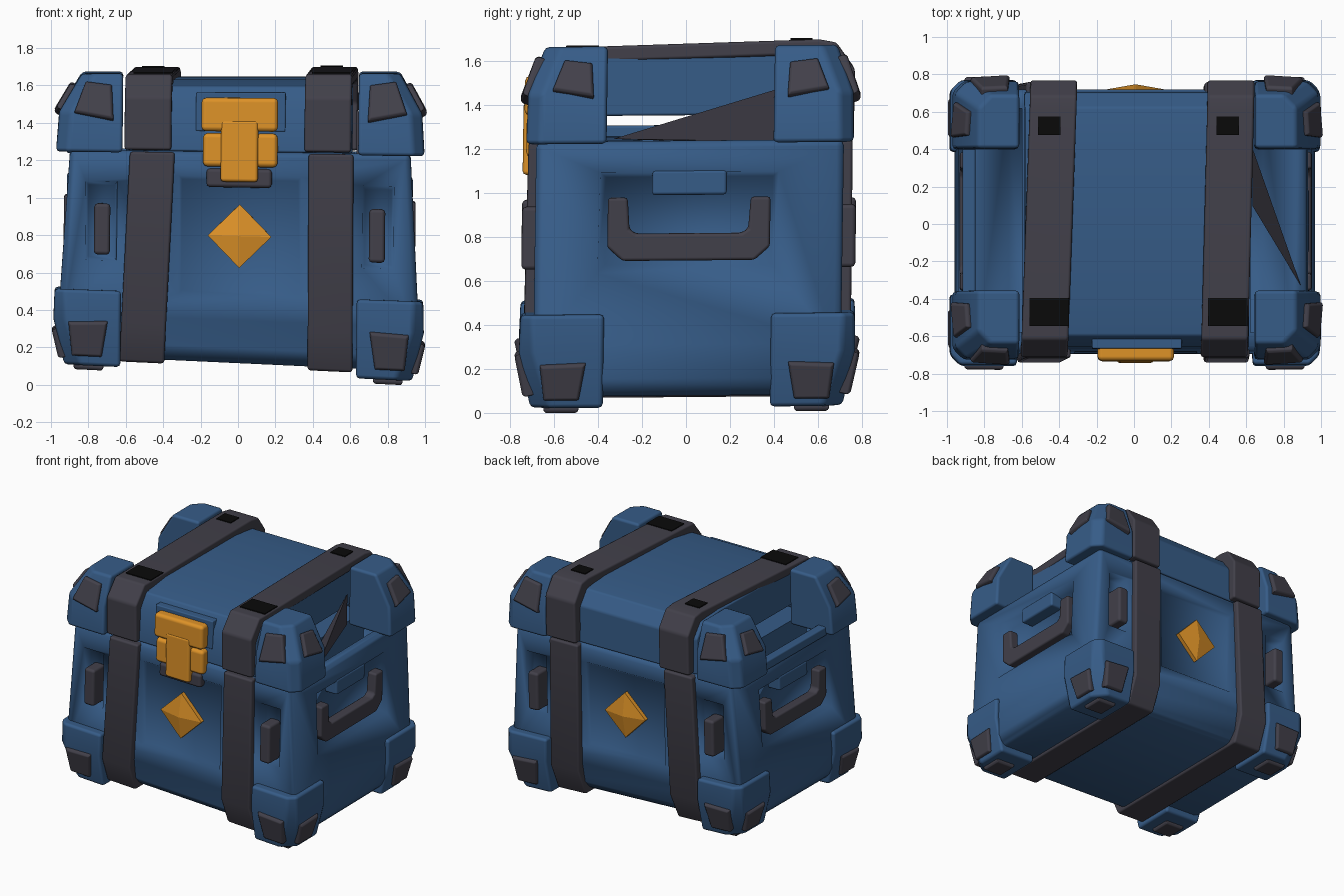
import bpy, bmesh
from mathutils import Vector

if "Cube" in bpy.data.objects:
    bpy.data.objects.remove(bpy.data.objects["Cube"], do_unlink=True)


def material(name, rgb):
    m = bpy.data.materials.new(name)
    m.use_nodes = True
    m.diffuse_color = (*rgb, 1)
    m.node_tree.nodes["Principled BSDF"].inputs["Base Color"].default_value = (*rgb, 1)
    return m


BLUE = material("blue paint", (0.037, 0.107, 0.245))
DARK = material("dark grey rubber", (0.054, 0.051, 0.068))
ORANGE = material("orange metal", (0.73, 0.29, 0.021))
BLACK = material("black", (0.003, 0.003, 0.003))
parts = []


def finish(name, bm, mat, bevel):
    bmesh.ops.recalc_face_normals(bm, faces=bm.faces)
    me = bpy.data.meshes.new(name)
    bm.to_mesh(me)
    bm.free()
    me.materials.append(mat)
    ob = bpy.data.objects.new(name, me)
    bpy.context.collection.objects.link(ob)
    if bevel:
        me.shade_smooth()
        mod = ob.modifiers.new("soft edges", "BEVEL")
        mod.width, mod.segments, mod.harden_normals = bevel, 2, True
        mod.limit_method = "ANGLE"
    parts.append(ob)
    return ob


def hull(name, points, mat, bevel=0.015):
    bm = bmesh.new()
    for p in points:
        bm.verts.new(p)
    out = bmesh.ops.convex_hull(bm, input=bm.verts)
    loose = [v for v in out["geom_interior"] if isinstance(v, bmesh.types.BMVert)]
    bmesh.ops.delete(bm, geom=loose, context="VERTS")
    bmesh.ops.dissolve_limit(bm, angle_limit=0.01, verts=bm.verts, edges=bm.edges)
    return finish(name, bm, mat, bevel)


def box(name, xs, ys, zs, mat, bevel=0.015):
    return hull(name, [(x, y, z) for x in xs for y in ys for z in zs], mat, bevel)


def prism(name, profile, x0, x1, mat, bevel=0.015):
    """Extrude a closed (y, z) outline along x."""
    bm = bmesh.new()
    face = bm.faces.new([bm.verts.new((x0, y, z)) for y, z in profile])
    out = bmesh.ops.extrude_face_region(bm, geom=[face])
    moved = [v for v in out["geom"] if isinstance(v, bmesh.types.BMVert)]
    bmesh.ops.translate(bm, verts=moved, vec=(x1 - x0, 0, 0))
    return finish(name, bm, mat, bevel)


def plate(name, center, normal, u, outline, mat=DARK):
    """Raised tapered plate lying on a sloped face."""
    n, u, c = Vector(normal).normalized(), Vector(u), Vector(center)
    v = n.cross(u)
    if v.z < -0.01:
        v = -v
    pts = [c + (u * a + v * b) * s + n * h
           for a, b in outline for s, h in ((1, -0.03), (1, 0.012), (0.88, 0.024))]
    hull(name, pts, mat, 0.006)


# Body: tapered tub with a rounded underside
rings = ((0.12, 0.92, 0.6), (0.2, 0.955, 0.67), (0.35, 0.963, 0.7), (1.25, 0.91, 0.7))
body = hull("body", [(sx * x, sy * y, z) for z, x, y in rings
                     for sx in (-1, 1) for sy in (-1, 1)], BLUE, 0.03)

# Recesses cut out of the body
cutters = []


def cutter(near, far):
    cutters.append(hull("cutter", [*near, *far], BLUE, 0))


def rect(axis, depth, a0, a1, z0, z1):
    return [(a, depth, z) if axis == "y" else (depth, a, z) for a in (a0, a1) for z in (z0, z1)]


for s in (-1, 1):
    cutter(rect("x", s * 1.0, -0.43, 0.43, 0.65, 1.13), rect("x", s * 0.83, -0.38, 0.38, 0.7, 1.09))
    cutter(rect("y", s * 0.75, -0.36, 0.36, 0.44, 1.16), rect("y", s * 0.675, -0.31, 0.31, 0.5, 1.1))
    for x in (-0.74, 0.74):
        cutter(rect("y", s * 0.73, x - 0.09, x + 0.09, 0.64, 1.09),
               rect("y", s * 0.63, x - 0.07, x + 0.07, 0.67, 1.06))
    cutter([(s * x, y, 1.3) for x in (0.61, 0.88) for y in (-0.6, 0.6)],
           [(s * x, y, 1.05) for x in (0.61, 0.68) for y in (-0.6, 0.6)])
for c in cutters:
    mod = body.modifiers.new("recess", "BOOLEAN")
    mod.operation, mod.solver, mod.object = "DIFFERENCE", "EXACT", c
graph = bpy.context.evaluated_depsgraph_get()
cut = bpy.data.meshes.new_from_object(body.evaluated_get(graph))
body.modifiers.clear()
body.data = cut
cut.shade_smooth()
cut.set_sharp_from_angle(angle=0.6)
for c in cutters:
    parts.remove(c)
    bpy.data.objects.remove(c, do_unlink=True)

# Lid: arched centre section, open at both ends
prism("lid", [(-0.69, 1.25), (-0.68, 1.5), (-0.62, 1.6), (-0.4, 1.635), (0.4, 1.645), (0.6, 1.62),
              (0.68, 1.52), (0.69, 1.25), (0.6, 1.25), (0.57, 1.36), (-0.57, 1.36), (-0.6, 1.25)],
      -0.6, 0.6, BLUE, 0.012)
box("lid_latch_panel", (-0.24, 0.24), (-0.69, -0.62), (1.36, 1.57), BLUE, 0.008)
box("end_rail", (-0.93, -0.86), (-0.4, 0.4), (1.23, 1.3), BLUE, 0.012)

# Straps, each split at the lid seam
low = [(-0.735, 1.245), (-0.745, 0.3), (-0.66, 0.1), (0.66, 0.1), (0.745, 0.3), (0.74, 1.245)]
top = [(-0.725, 1.255), (-0.735, 1.54), (-0.64, 1.665), (0.58, 1.695), (0.66, 1.68),
       (0.745, 1.56), (0.745, 1.255)]


def loop(path, mid):
    inner = [(y * 0.9, mid + (z - mid) * (0.9 if abs(z - 1.25) > 0.02 else 1)) for y, z in path]
    return path + inner[::-1]


for side, cx, lean, skew in (("right", -0.47, 0.04, 0.035), ("left", 0.485, -0.005, 0.025)):
    lower = prism(side + "_body_strap", loop(low, 0.9), cx - 0.12, cx + 0.12, DARK)
    upper = prism(side + "_lid_strap", loop(top, 1.0), cx - 0.125, cx + 0.125, DARK)
    for v in lower.data.vertices:
        v.co.x -= lean * (1.25 - v.co.z)
    for v in upper.data.vertices:
        v.co.x += skew * v.co.y
    # Black patches on the strap tops
    for tag, y0, y1, w, z in (("front", -0.57, -0.42, 0.105, 1.669), ("back", 0.45, 0.55, 0.06, 1.694)):
        box(f"{side}_{tag}_strap_patch", (cx - w, cx + w), (y0, y1), (z, z + 0.007), BLACK, 0)

# Loose strip of strap hanging in the open end
hull("loose_strap", [(0.88, -0.35, 1.26), (0.62, 0.38, 1.47), (0.62, 0.38, 1.24), (0.62, 0.08, 1.24)], DARK, 0)


# Corner guards with rubber plates
def outline(x1, y1, c):
    return [(0.63, 0.38), (x1, 0.38), (x1, y1 - c), (x1 - c, y1), (0.63, y1)]


upper_shape = [(-0.11, -0.11), (0.1, -0.07), (0.04, 0.11), (-0.1, 0.09)]
lower_shape = [(-0.1, 0.1), (0.11, 0.09), (0.09, -0.1), (-0.07, -0.1)]
upper_rings = ((1.24, 0.985, 0.745, 0.06), (1.46, 0.97, 0.74, 0.06), (1.67, 0.85, 0.665, 0.07))
lower_rings = ((0.485, 0.985, 0.76, 0.05), (0.32, 0.99, 0.765, 0.06), (0.07, 0.93, 0.71, 0.09))
for sx, xn in ((-1, "right"), (1, "left")):
    for sy, yn in ((-1, "front"), (1, "back")):
        tag = f"{yn}_{xn}"
        for level, levels in (("upper", upper_rings), ("lower", lower_rings)):
            hull(f"{tag}_{level}_corner", [(sx * x, sy * y, z) for z, a, b, c in levels
                                           for x, y in outline(a, b, c)], BLUE, 0.02)
        plate(tag + "_upper_face_plate", (sx * 0.79, sy * 0.72, 1.52), (0, sy * 0.21, 0.075),
              (sx, 0, 0), upper_shape)
        plate(tag + "_upper_side_plate", (sx * 0.935, sy * 0.54, 1.525), (sx * 0.21, 0, 0.12),
              (0, sy, 0), [(a * 0.9, b * 0.85) for a, b in upper_shape])
        plate(tag + "_lower_face_plate", (sx * 0.8, sy * 0.743, 0.22), (0, sy * 0.25, -0.055),
              (sx, 0, 0), lower_shape)
        plate(tag + "_lower_side_plate", (sx * 0.958, sy * 0.56, 0.19), (sx * 0.25, 0, -0.06),
              (0, sy, 0), [(a, b * 0.85) for a, b in lower_shape])
        plate(tag + "_foot_plate", (sx * 0.8, sy * 0.57, 0.07), (0, 0, -1),
              (sx, 0, 0), [(-0.08, -0.08), (0.08, -0.08), (0.08, 0.08), (-0.08, 0.08)])
        # Small grip bar in each slot
        x = sx * 0.735
        box(tag + "_slot_grip", (x - 0.043, x + 0.043), (sy * 0.62, sy * 0.76), (0.68, 0.96), DARK, 0.02)

# Side handles
half = [(0.3, 0.72), (0.37, 0.78), (0.37, 1.0), (0.28, 1.0), (0.27, 0.86), (0.24, 0.84)]
for s, side in ((-1, "right"), (1, "left")):
    prism(side + "_handle", half + [(-y, z) for y, z in half[::-1]], s * 0.865, s * 0.94, DARK, 0.015)
    box(side + "_handle_block", (s * 0.8, s * 0.925), (-0.17, 0.17), (1.01, 1.12), BLUE, 0.015)

# Latch
box("latch_backing", (-0.18, 0.17), (-0.725, -0.66), (1.06, 1.16), DARK, 0.02)
box("latch_head", (-0.21, 0.2), (-0.755, -0.64), (1.36, 1.54), ORANGE, 0.025)
for s, side in ((-1, "right"), (1, "left")):
    box(side + "_latch_hinge", (s * 0.08, s * 0.2), (-0.745, -0.65), (1.17, 1.35), ORANGE, 0.025)
box("latch_tongue", (-0.105, 0.095), (-0.76, -0.66), (1.09, 1.42), ORANGE, 0.018)

# Diamond badges, front and back
for s, yn in ((-1, "front"), (1, "back")):
    ring = [(0.17, 0), (0, 0.17), (-0.17, 0), (0, -0.17)]
    hull(yn + "_diamond", [(x, s * y, 0.8 + z) for x, z in ring for y in (0.66, 0.705)]
         + [(0, s * 0.735, 0.8)], ORANGE, 0)

# Crooked, hand-made lean shared by every part
for ob in parts:
    for v in ob.data.vertices:
        x, y, z = v.co
        v.co = (x + 0.01 * z, y + 0.015 * z, z - 0.05 * x * (1 - z / 1.67) + 0.008 * y)
